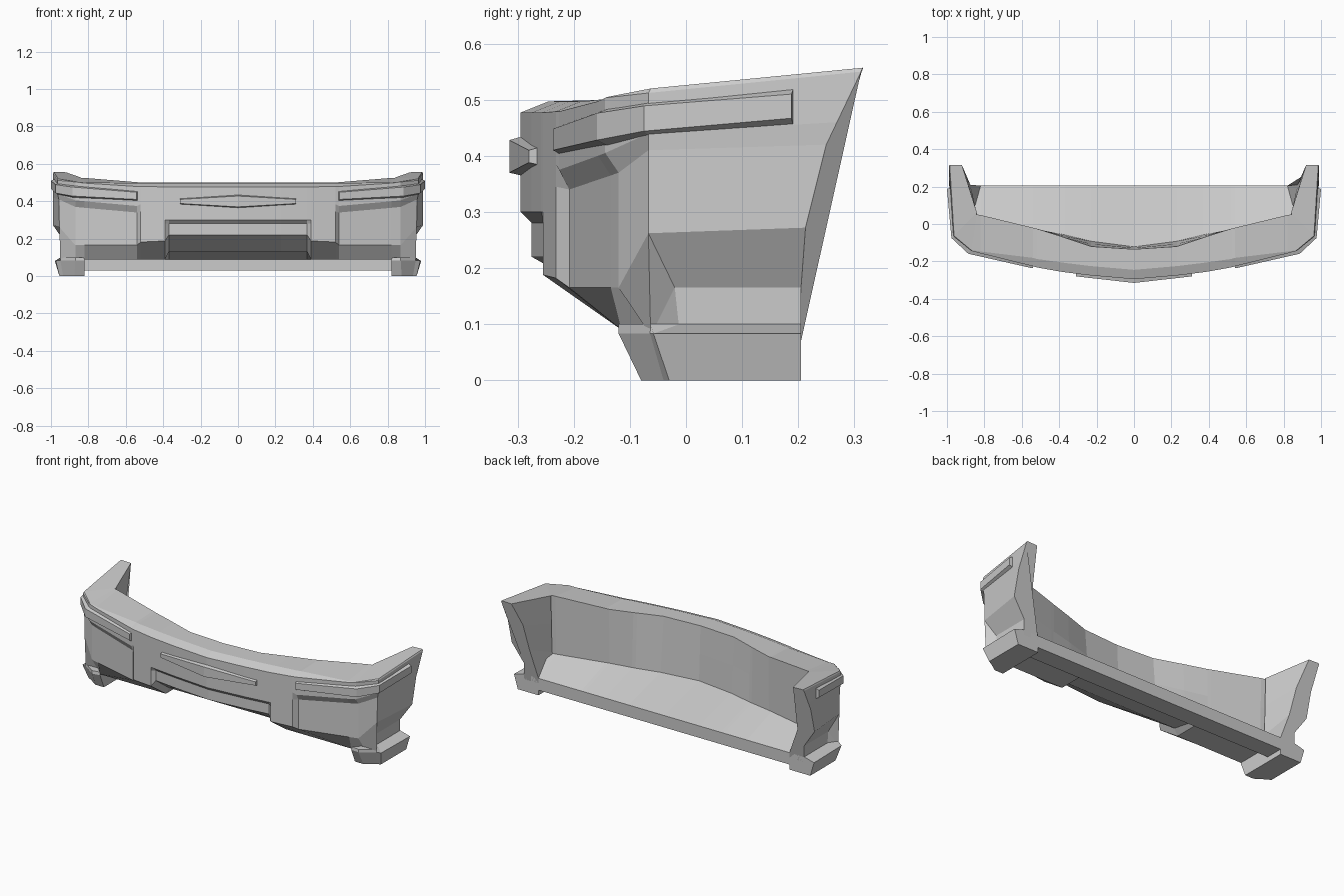
import bpy, bmesh


def loft(name, rings, cap_start=True, cap_end=True):
    """Skin a list of closed rings and mirror the result across x = 0."""
    bm = bmesh.new()
    vr = [[bm.verts.new(p) for p in r] for r in rings]
    n = len(rings[0])
    for a, b in zip(vr, vr[1:]):
        for i in range(n):
            j = (i + 1) % n
            bm.faces.new((a[i], a[j], b[j], b[i]))
    if cap_start:
        bm.faces.new(vr[0])
    if cap_end:
        bm.faces.new(vr[-1][::-1])
    bmesh.ops.remove_doubles(bm, verts=bm.verts, dist=0.0005)
    bmesh.ops.dissolve_degenerate(bm, edges=bm.edges, dist=0.0005)
    bmesh.ops.recalc_face_normals(bm, faces=bm.faces)
    me = bpy.data.meshes.new(name)
    bm.to_mesh(me)
    bm.free()
    ob = bpy.data.objects.new(name, me)
    bpy.context.collection.objects.link(ob)
    mod = ob.modifiers.new("Mirror", 'MIRROR')
    mod.merge_threshold = 0.001
    return ob


def section(x, yf, ylip, yfloor, c, zt, zlip, zr, bevel, d, zb, zu, yu=-.115):
    """Closed cross-section: lip, face, recess, underside, rear rail, floor."""
    return [(x, ylip, zlip), (x, yf + c, zt), (x, yf, zt - c * .4),
            (x, yf, zr), (x, yf + d, zr - bevel), (x, yf + d, zb),
            (x, yu, zu), (x, .10, .09), (x, .10, .03), (x, .205, .03),
            (x, .205, .10), (x, yfloor, .18),
            (x, (yfloor + ylip) / 2, (.18 + zlip) / 2)]


# main bumper: centre intake, mid section, recessed corner panel
rings = [
    section(0, -.295, -.135, -.122, .05, .497, .500, .30, .02, .02, .22, .13),
    section(.23, -.275, -.120, -.092, .05, .497, .500, .30, .02, .02, .22, .13),
    section(.37, -.258, -.073, -.058, .05, .497, .500, .30, .02, .02, .22, .13),
    section(.39, -.255, -.066, -.054, .05, .497, .500, .30, .02, 0, .188, .09),
    section(.52, -.232, -.025, -.030, .045, .497, .500, .385, .04, 0, .182, .09),
    section(.54, -.226, -.020, -.025, .045, .497, .502, .375, .035, .018, .165, .09),
    section(.82, -.157, .048, .040, .01, .501, .525, .40, .035, .023, .165, .09),
    section(.87, -.144, .055, .045, .004, .505, .527, .405, .035, .024, .165, .08, -.06),
]
# corner and side wing, with the undercut above the foot
upper = [(.84, .06, .527), (.962, -.063, .52), (.965, -.067, .512),
         (.965, -.067, .44), (.958, -.067, .41), (.955, -.067, .262)]
inner = [(.915, -.012, .09), (.915, -.012, .07), (.84, 0, .07),
         (.84, 0, .10), (.84, .05, .19), (.84, .055, .36)]
rings.append(upper + [(.95, -.063, .08)] + inner)
rings.append(upper + [(.915, -.02, .165)] + inner)
rings.append([(.92, .315, .555), (.985, .315, .557), (.989, .312, .55),
              (.989, .27, .46), (.989, .25, .42), (.989, .213, .272),
              (.915, .205, .165), (.915, .205, .09), (.915, .205, .07),
              (.82, .205, .07), (.82, .205, .10), (.875, .21, .255),
              (.895, .243, .41)])
loft("bumper_body", rings, cap_start=False)

# feet: flared at the top, tapering inward at the bottom
bottom = [(.82, -.08), (.875, -.08), (.935, -.04), (.955, -.03),
          (.955, .205), (.82, .205)]
flare = [(.82, -.115), (.87, -.12), (.95, -.064), (.975, -.058),
         (.98, .205), (.82, .205)]
ledge = [(.82, -.11), (.87, -.12), (.95, -.063), (.917, -.012),
         (.917, .205), (.82, .205)]
loft("foot", [[(x, y, z) for x, y in pts]
              for pts, z in ((bottom, 0), (flare, .083), (ledge, .1))])

# wrap-around corner trim strips
trim = [(.542, -.237, .398, .457), (.886, -.159, .416, .485),
        (.976, -.075, .432, .498), (1.0, .188, .455, .519)]
back = [(.535, -.215), (.870, -.135), (.952, -.063), (.980, .191)]
loft("corner_trim", [[(bx, by, hi), (x, y, hi - .009), (x, y, lo + .012), (bx, by, lo)]
                     for (x, y, lo, hi), (bx, by) in zip(trim, back)])

# centre trim bar: thick in the middle, slim at the ends
loft("centre_bar", [[(x, y + .05, hi), (x, y, hi - .014), (x, y, lo + .012), (x, y + .05, lo)]
                    for x, y, lo, hi in ((0, -.315, .358, .442), (.31, -.28, .376, .424))],
     cap_start=False)
